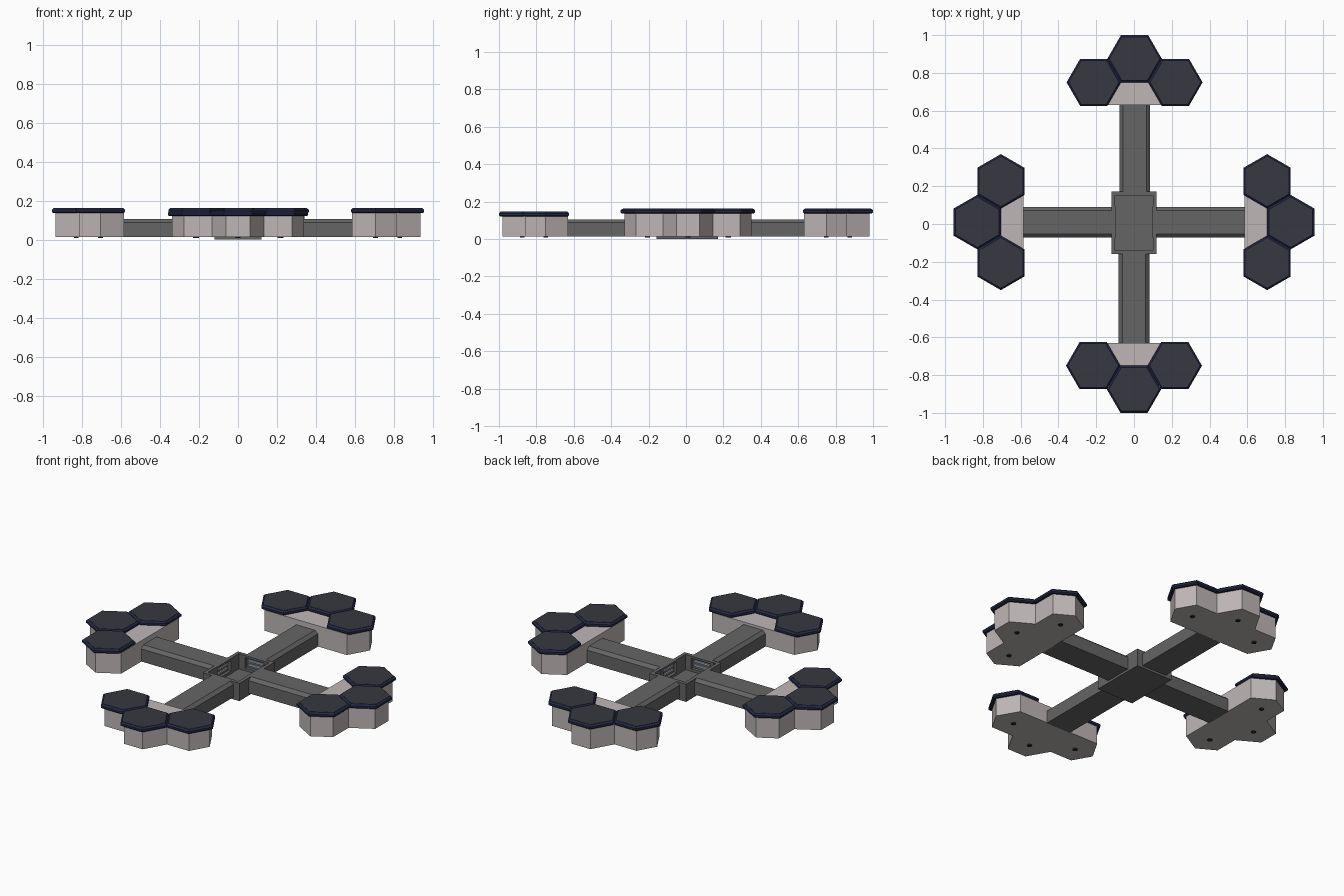
import bpy, bmesh, math
from mathutils import Matrix, Vector

if "Cube" in bpy.data.objects:
    bpy.data.objects.remove(bpy.data.objects["Cube"])


def mat(name, rgb):
    m = bpy.data.materials.new(name)
    m.diffuse_color = (*rgb, 1)
    m.use_nodes = True
    m.node_tree.nodes["Principled BSDF"].inputs["Base Color"].default_value = m.diffuse_color
    return m


ARM = mat("arm_grey", (0.13, 0.13, 0.13))
BODY = mat("pod_grey", (0.52, 0.47, 0.47))
RIM = mat("rim_navy", (0.018, 0.024, 0.06))
PANEL = mat("panel_dark", (0.038, 0.038, 0.052))
PALE = mat("connector_pale", (0.42, 0.5, 0.58))


def loft(name, rings, material, xf=Matrix.Identity(4)):
    """Closed solid through matching rings of 3D points."""
    bm = bmesh.new()
    rows = [[bm.verts.new(xf @ Vector(p)) for p in ring] for ring in rings]
    n = len(rows[0])
    for a, b in zip(rows, rows[1:]):
        for i in range(n):
            j = (i + 1) % n
            bm.faces.new((a[i], a[j], b[j], b[i]))
    bm.faces.new(rows[0][::-1])
    bm.faces.new(rows[-1])
    bmesh.ops.recalc_face_normals(bm, faces=bm.faces[:])
    me = bpy.data.meshes.new(name)
    bm.to_mesh(me)
    bm.free()
    me.materials.append(material)
    ob = bpy.data.objects.new(name, me)
    bpy.context.collection.objects.link(ob)
    return ob


def prism(name, outline, z0, z1, material, xf=Matrix.Identity(4)):
    return loft(name, [[(x, y, z) for x, y in outline] for z in (z0, z1)], material, xf)


def box(name, x0, x1, y0, y1, z0, z1, material, xf=Matrix.Identity(4)):
    return prism(name, [(x0, y0), (x1, y0), (x1, y1), (x0, y1)], z0, z1, material, xf)


def hexagon(cx, cy, r, z):
    return [(cx + r * math.cos(k * math.pi / 3), cy + r * math.sin(k * math.pi / 3), z)
            for k in range(6)]


def mirrored(half):
    return half + [(-x, y) for x, y in reversed(half)]


R, AP = 0.144, 0.125          # hexagonal tile radius and apothem
POD_HALF = [(0.27, -0.245), (0.339, -0.125), (0.278, -0.018), (0.134, -0.018), (0.062, 0.107)]
ARM_HALF = [(0.081, 0.013), (0.081, 0.088), (0.062, 0.105)]
HUB_Y = 0.006

# side name, turn, distance of outer tile, sideways shift, underside of tiles, hub half depth
SIDES = [("back", 0, 0.875, (0.003, 0), 0.136, 0.165 + HUB_Y),
         ("left", 90, 0.83, (0, 0.01), 0.136, 0.12),
         ("front", 180, 0.875, (0, 0), 0.120, 0.165 - HUB_Y),
         ("right", 270, 0.83, (0, 0.01), 0.136, 0.12)]

for side, turn, dist, shift, zt, hub in SIDES:
    arm_xf = Matrix.Translation((*shift, 0)) @ Matrix.Rotation(math.radians(turn), 4, 'Z')
    pod_xf = arm_xf @ Matrix.Translation((0, dist, 0))

    # pod body, three joined hexagons with a flat inner side
    prism(side + "_pod_body", mirrored(POD_HALF), 0.013, zt, BODY, pod_xf)

    # bevelled hexagonal tiles with an inset top panel
    for tag, cx, cy in (("outer", 0, 0), ("left", -1.5 * R, -AP), ("right", 1.5 * R, -AP)):
        loft(f"{side}_{tag}_tile_rim",
             [hexagon(cx, cy, r, zt + h) for r, h in
              ((R - 0.008, 0), (R, 0.006), (R, 0.017), (R - 0.010, 0.0255))], RIM, pod_xf)
        loft(f"{side}_{tag}_tile_panel",
             [hexagon(cx, cy, R - 0.013, zt + h) for h in (0.02, 0.0265)], PANEL, pod_xf)
        loft(f"{side}_{tag}_foot_pad",
             [hexagon(cx, cy, 0.014, z) for z in (0.008, 0.014)], RIM, pod_xf)

    # chamfered arm running from hub to pod
    loft(side + "_arm", [[(x, y, z) for x, z in mirrored(ARM_HALF)]
                         for y in (hub - 0.004, dist - 0.24)], ARM, arm_xf)

    # doorway frame on the hub wall with connector strips inside
    wall0, wall1 = hub - 0.022, hub
    for s, tag in ((-1, "left"), (1, "right")):
        xs = sorted((s * 0.062, s * 0.085))
        box(f"{side}_doorway_{tag}_post", *xs, wall0, wall1, 0.012, 0.105, ARM, arm_xf)
    box(side + "_doorway_lintel", -0.062, 0.062, wall0, wall1, 0.093, 0.105, ARM, arm_xf)
    box(side + "_doorway_sill", -0.062, 0.062, wall0, wall1, 0.012, 0.03, ARM, arm_xf)
    for z in (0.045, 0.07):
        box(side + "_connector_strip", -0.05, 0.05, hub - 0.012, hub - 0.002,
            z, z + 0.01, PALE, arm_xf)

# hub floor and its four corner walls
X, Y = 0.12, 0.165
box("hub_floor", -X, X, HUB_Y - Y, HUB_Y + Y, 0.0, 0.015, ARM)
for sx in (-1, 1):
    for sy in (-1, 1):
        t = 0.02
        corner = [(X, Y), (X, 0.07), (X - t, 0.07), (X - t, Y - t), (0.075, Y - t), (0.075, Y)]
        prism("hub_corner_wall", [(sx * x, HUB_Y + sy * y) for x, y in corner],
              0.012, 0.105, ARM)
